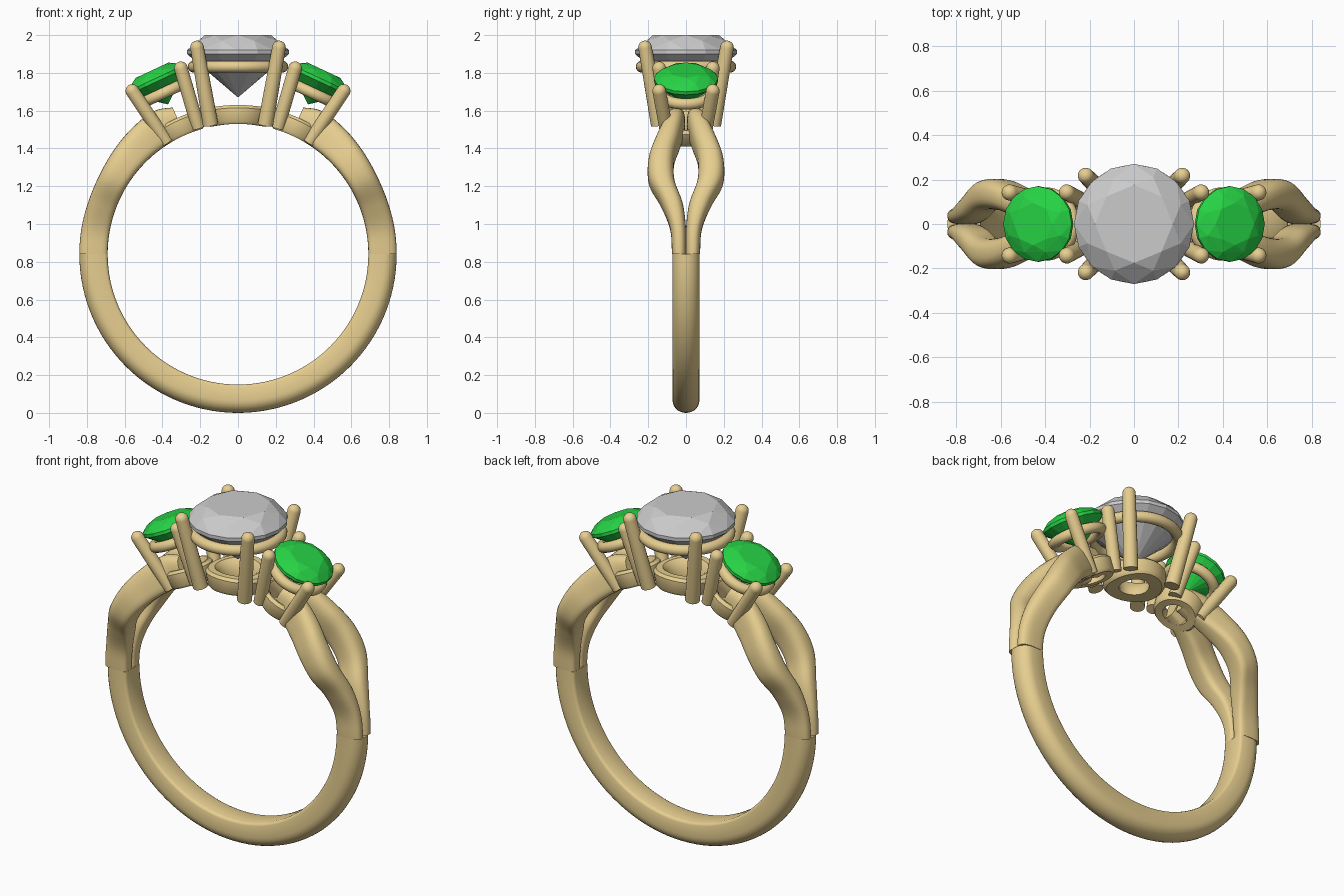
import bpy, bmesh
from math import sin, cos, tau, radians
from mathutils import Vector, Matrix

if "Cube" in bpy.data.objects:
    bpy.data.objects.remove(bpy.data.objects["Cube"])

C = Vector((0, 0, 0.84))      # centre of the finger hole
TILT = radians(25)            # lean of the side settings

def material(name, col):
    m = bpy.data.materials.new(name)
    m.diffuse_color = col
    m.use_nodes = True
    m.node_tree.nodes["Principled BSDF"].inputs["Base Color"].default_value = m.diffuse_color
    return m

gold = material("gold", (0.80, 0.62, 0.28, 1))
green = material("green_stone", (0.02, 0.65, 0.06, 1))

def finish(bm, name, mat=None, smooth=True, angle=40):
    bmesh.ops.recalc_face_normals(bm, faces=bm.faces[:])
    me = bpy.data.meshes.new(name)
    bm.to_mesh(me)
    bm.free()
    ob = bpy.data.objects.new(name, me)
    bpy.context.collection.objects.link(ob)
    if mat:
        me.materials.append(mat)
    if smooth:
        bpy.ops.object.select_all(action='DESELECT')
        ob.select_set(True)
        bpy.context.view_layer.objects.active = ob
        bpy.ops.object.shade_smooth_by_angle(angle=radians(angle))
    return ob

def loft(rings, name, wrap=False):
    """Skin closed rings of points; cap the ends, or wrap round."""
    bm = bmesh.new()
    vs = [[bm.verts.new(p) for p in r] for r in rings]
    n = len(vs[0])
    for i in range(len(vs) if wrap else len(vs) - 1):
        a, b = vs[i], vs[(i + 1) % len(vs)]
        for j in range(n):
            bm.faces.new((a[j], a[(j + 1) % n], b[(j + 1) % n], b[j]))
    if not wrap:
        bm.faces.new(vs[0])
        bm.faces.new(vs[-1])
    return finish(bm, name, gold)

def spline(keys, x):
    """Smooth interpolation through (x, value...) rows."""
    i = max(k for k in range(len(keys) - 1) if keys[k][0] <= x or k == 0)
    p1, p2 = keys[i], keys[i + 1]
    p0, p3 = keys[max(i - 1, 0)], keys[min(i + 2, len(keys) - 1)]
    t, h = (x - p1[0]) / (p2[0] - p1[0]), p2[0] - p1[0]
    out = []
    for a, b, c, d in list(zip(p0, p1, p2, p3))[1:]:
        m1 = (c - a) / (p2[0] - p0[0]) * h
        m2 = (d - b) / (p3[0] - p1[0]) * h
        out.append((2*t**3 - 3*t*t + 1)*b + (t**3 - 2*t*t + t)*m1
                   + (3*t*t - 2*t**3)*c + (t**3 - t*t)*m2)
    return out

def radial(phi, r, y):
    return C + Vector((r * cos(phi), y, r * sin(phi)))

# lower shank: flat inside, domed outside
D = [(-.055, .69), (.055, .69), (.066, .695), (.071, .705), (.071, .775)]
D += [(.071 * cos(a), .775 + .065 * sin(a)) for a in [tau / 2 * k / 14 for k in range(1, 14)]]
D += [(-.071, .775), (-.071, .705), (-.066, .695)]
loft([[radial(radians(-180 + 3 * k), r, y) for y, r in D] for k in range(61)], "shank")

# split shoulders: angle, y centre, half width, outer radius
KEYS = [(0, .036, .038, .84), (10, .042, .042, .84), (20, .074, .058, .84),
        (30, .128, .068, .845), (40, .130, .068, .858), (50, .095, .064, .872),
        (60, .060, .052, .878), (66, .050, .045, .85)]
for sx in (1, -1):
    for sy in (1, -1):
        rings = []
        for k in range(45):
            phi = 1.5 * k
            c, w, ro = spline(KEYS, min(phi, 65.99))
            ring = []
            for j in range(28):
                a = tau * j / 28
                s, q = sin(a), cos(a)
                e = 0.8 if s > 0 else 0.5      # squarer on the finger side
                y = c + w * abs(q) ** e * (1 if q > 0 else -1)
                r = (.69 + ro) / 2 + (ro - .69) / 2 * abs(s) ** e * (1 if s > 0 else -1)
                p = radial(radians(phi), r, y)
                ring.append((p.x * sx, p.y * sy, p.z))
            rings.append(ring)
        loft(rings, f"shoulder_{'right' if sx > 0 else 'left'}_{'back' if sy > 0 else 'front'}")

def prong(a, b, r0, r1, name):
    """Tapered pin with a domed tip."""
    a, b = Vector(a), Vector(b)
    d = (b - a).normalized()
    u = d.orthogonal().normalized()
    v = d.cross(u)
    stops = [(a, r0)] + [(b + d * r1 * sin(t), r1 * cos(t))
                         for t in [tau / 4 * k / 6.2 for k in range(7)]]
    loft([[p + (u * cos(tau * j / 18) + v * sin(tau * j / 18)) * r for j in range(18)]
          for p, r in stops], name)

def gem(rad, table, crown, depth, girdle, m, name, mat):
    """Faceted round stone as a hull of facet corners, girdle at local z = 0."""
    pts = [(0, 0, -depth)]
    def circle(n, r, z, off=0.0):
        pts.extend((r * cos(tau * (k + off) / n), r * sin(tau * (k + off) / n), z) for k in range(n))
    circle(8, table, crown)
    circle(8, table + (rad - table) * .55, girdle + (crown - girdle) * .62, .5)
    circle(16, rad, girdle)
    circle(16, rad, 0)
    bm = bmesh.new()
    for p in pts:
        bm.verts.new(m @ Vector(p))
    bmesh.ops.convex_hull(bm, input=bm.verts[:])
    bmesh.ops.dissolve_limit(bm, angle_limit=radians(1), verts=bm.verts[:], edges=bm.edges[:])
    finish(bm, name, mat, smooth=False)

def setting(name, tilt, base, gallery, prongs, stone, mat):
    """Base ring bent to the finger, gallery ring, four prongs and a stone."""
    m = Matrix.Translation(C) @ Matrix.Rotation(tilt, 4, 'Y')
    ri, ro = base
    prof = [(ri, .69), (ro - .012, .69), (ro, .705), (ro, .775), (ro - .015, .79),
            (ri + .035, .79), (ri + .015, .765), (ri, .72)]
    loft([[radial(tau / 4 - tilt - p * cos(t) / .74, h, p * sin(t)) for p, h in prof]
          for t in [tau * k / 48 for k in range(48)]], name + "_base_ring", True)
    R, h, tr = gallery
    loft([[m @ Vector(((R + tr * cos(a)) * cos(t), (R + tr * cos(a)) * sin(t), h + tr * sin(a)))
           for a in [tau * j / 14 for j in range(14)]]
          for t in [tau * k / 48 for k in range(48)]], name + "_gallery_ring", True)
    b, hb, t, ht, r0, r1 = prongs
    for i, (sx, sy) in enumerate(((1, 1), (-1, 1), (-1, -1), (1, -1))):
        prong(m @ Vector((sx * b, sy * b, hb)), m @ Vector((sx * t, sy * t, ht)),
              r0, r1, f"{name}_prong_{i + 1}")
    rad, table, crown, depth, girdle, hs = stone
    gem(rad, table, crown, depth, girdle, m @ Matrix.Translation((0, 0, hs)), name + "_stone", mat)

setting("centre", 0, (.085, .17), (.235, .993, .031), (.145, .685, .217, 1.095, .041, .036),
        (.27, .175, .10, .23, .02, 1.06), None)
for side, s in (("right", 1), ("left", -1)):
    setting(side, s * TILT, (.075, .132), (.135, .94, .03), (.092, .695, .142, 1.02, .036, .036),
            (.17, .095, .065, .135, .018, 1.01), green)
